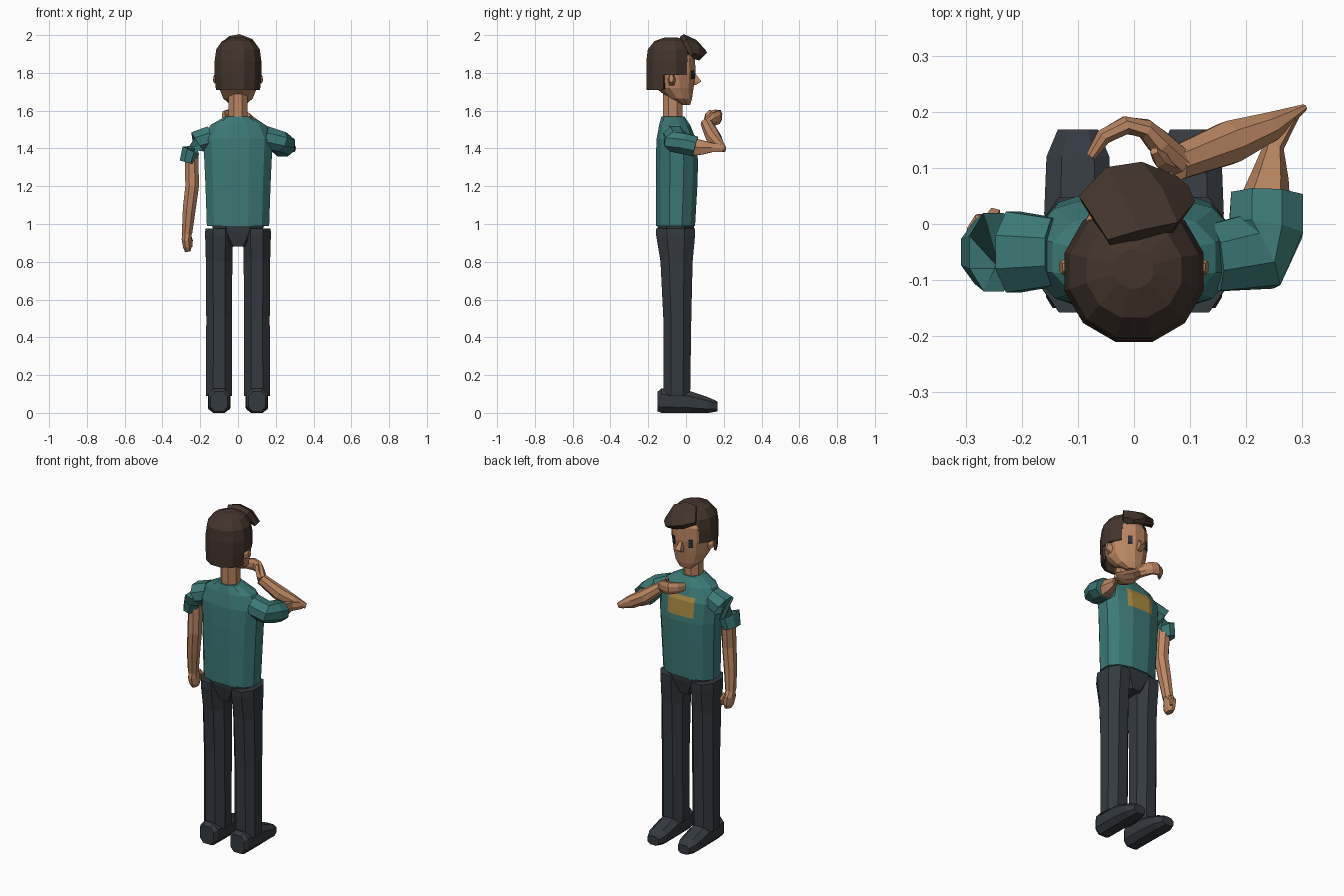
import bpy, bmesh, math
from mathutils import Vector, Matrix


def mat(name, rgb):
    m = bpy.data.materials.new(name)
    m.diffuse_color = (*rgb, 1)
    return m


TEAL = mat("teal shirt", (0.045, 0.19, 0.18))
SKIN = mat("skin", (0.50, 0.24, 0.125))
HAIR = mat("dark brown hair", (0.055, 0.035, 0.026))
SLATE = mat("slate trousers", (0.034, 0.042, 0.051))
GOLD = mat("gold patch", (0.40, 0.25, 0.055))
EYE = mat("dark eye", (0.025, 0.03, 0.04))


def finish(name, bm, *mats):
    bmesh.ops.recalc_face_normals(bm, faces=bm.faces)
    me = bpy.data.meshes.new(name)
    bm.to_mesh(me)
    bm.free()
    for m in mats:
        me.materials.append(m)
    ob = bpy.data.objects.new(name, me)
    bpy.context.collection.objects.link(ob)
    return ob


def loft(rings, n=8, side=(1, 0, 0), axis=None, box=1.0):
    """Skin rings (x, y, z, half size along side, other half size)."""
    bm = bmesh.new()
    c = [Vector(r[:3]) for r in rings]
    fit = 1 / math.cos(math.pi / n)
    loops = []
    for i, r in enumerate(rings):
        t = Vector(axis) if axis else c[min(i + 1, len(c) - 1)] - c[max(i - 1, 0)]
        t.normalize()
        u = Vector(side)
        u = (u - t * u.dot(t)).normalized()
        v = t.cross(u)
        loop = []
        for k in range(n):
            a = 2 * math.pi * (k + 0.5) / n
            ca, sa = math.cos(a) * fit, math.sin(a) * fit
            ca = math.copysign(min(abs(ca) ** box, 1), ca)
            sa = math.copysign(min(abs(sa) ** box, 1), sa)
            loop.append(bm.verts.new(c[i] + u * r[3] * ca + v * r[4] * sa))
        loops.append(loop)
    for p, q in zip(loops, loops[1:]):
        for k in range(n):
            j = (k + 1) % n
            bm.faces.new((p[k], p[j], q[j], q[k]))
    bm.faces.new(loops[0])
    bm.faces.new(loops[-1])
    return bm


UP = (0, 0, 1)

# Shirt body, with a patch cut into the chest faces
bm = loft([(0, -.055, .99, .165, .103), (0, -.05, 1.2, .172, .11), (0, -.048, 1.33, .178, .112),
           (0, -.052, 1.45, .184, .104), (0, -.06, 1.525, .145, .082),
           (0, -.07, 1.57, .065, .06)], n=12, axis=UP, box=.85)
for co, no in (((.085, 0, 0), (1, 0, 0)), ((-.085, 0, 0), (1, 0, 0)),
               ((0, 0, 1.36), UP), ((0, 0, 1.475), UP)):
    bmesh.ops.bisect_plane(bm, geom=bm.verts[:] + bm.edges[:] + bm.faces[:],
                           plane_co=co, plane_no=no)
for f in bm.faces:
    m = f.calc_center_median()
    f.material_index = int(abs(m.x) < .085 and 1.36 < m.z < 1.475 and m.y > 0)
finish("shirt", bm, TEAL, GOLD)

# Neck and head
finish("neck", loft([(0, -.07, 1.54, .05, .052), (0, -.07, 1.72, .05, .052)], axis=UP), SKIN)
finish("head", loft([(0, 0, 1.63, .04, .022), (0, -.03, 1.665, .078, .062),
                     (0, -.06, 1.72, .1, .1), (0, -.07, 1.80, .11, .12),
                     (0, -.07, 1.88, .11, .118), (0, -.075, 1.94, .088, .09)],
                    n=12, axis=UP), SKIN)
finish("nose", loft([(0, .035, 1.80, .008, .012), (0, .055, 1.755, .018, .026),
                     (0, .04, 1.735, .012, .012)], n=4, axis=UP), SKIN)
for s, w in ((1, "right"), (-1, "left")):
    finish(w + "_ear", loft([(s * .1, -.075, 1.765, .032, .022),
                             (s * .13, -.078, 1.77, .018, .012)], n=6, side=UP), SKIN)
    bm = bmesh.new()
    bmesh.ops.create_cube(bm, size=1, matrix=Matrix.Translation((s * .055, .034, 1.79))
                          @ Matrix.Rotation(-s * .56, 4, 'Z')
                          @ Matrix.Diagonal((.024, .008, .045, 1)))
    finish(w + "_eye", bm, EYE)

# Hair cap with the face opening removed
bm = loft([(0, -.085, 1.71, .117, .124), (0, -.085, 1.79, .124, .125), (0, -.085, 1.86, .124, .125),
           (0, -.085, 1.925, .115, .117), (0, -.082, 1.968, .085, .085),
           (0, -.08, 1.987, .035, .035)], n=12, axis=UP)
gone = []
for f in bm.faces:
    m = f.calc_center_median()
    if (m.z < 1.72 or (m.z < 1.79 and m.y > -.11) or (m.z < 1.86 and m.y > 0)):
        gone.append(f)
bmesh.ops.delete(bm, geom=gone, context='FACES')
cap = finish("hair_cap", bm, HAIR)
sol = cap.modifiers.new("thickness", 'SOLIDIFY')
sol.thickness, sol.offset = .014, -1

# Swept fringe
finish("fringe", loft([(-.07, .005, 1.955, .055, .02), (-.02, .035, 1.951, .075, .03),
                       (.04, .045, 1.93, .072, .032), (.088, .055, 1.885, .03, .02)],
                      n=6, side=(-.4, .85, -.6)), HAIR)

# Hanging arm
finish("left_sleeve", loft([(-.14, -.05, 1.46, .06, .06), (-.215, -.05, 1.435, .06, .072),
                            (-.25, -.05, 1.39, .048, .07), (-.268, -.05, 1.325, .042, .056)],
                           side=(1, 0, 0.9)), TEAL)
finish("left_arm", loft([(-.245, -.05, 1.36, .036, .042), (-.243, -.06, 1.2, .036, .04),
                         (-.258, -.05, 1.08, .034, .036), (-.27, -.035, .95, .027, .03)]), SKIN)
finish("left_hand", loft([(-.27, -.035, .955, .024, .026), (-.272, -.025, .92, .026, .042),
                          (-.268, -.02, .88, .023, .038), (-.266, -.018, .855, .015, .025)]), SKIN)
finish("left_thumb", loft([(-.262, .0, .94, .012, .014), (-.25, .018, .91, .011, .011),
                           (-.25, .014, .88, .008, .008)], n=5), SKIN)

# Raised arm, bent in front of the chest
finish("right_sleeve", loft([(.14, -.06, 1.46, .06, .06), (.222, -.05, 1.435, .055, .07),
                             (.235, -.01, 1.425, .055, .066), (.237, .05, 1.41, .054, .064)],
                            side=UP), TEAL)
finish("right_upper_arm", loft([(.232, .03, 1.41, .046, .048), (.242, .085, 1.405, .038, .034),
                                (.25, .14, 1.405, .024, .018), (.285, .198, 1.4, .02, .012)],
                               n=6, side=UP), SKIN)
finish("right_forearm", loft([(.303, .207, 1.395, .014, .006), (.24, .172, 1.42, .035, .026),
                              (.17, .145, 1.46, .038, .038), (.075, .108, 1.535, .028, .03)],
                             side=UP), SKIN)
finish("right_hand", loft([(.085, .108, 1.53, .026, .024), (.045, .145, 1.555, .034, .022),
                           (.02, .17, 1.565, .035, .017), (-.015, .176, 1.57, .034, .016),
                           (-.055, .155, 1.575, .03, .014), (-.077, .12, 1.575, .022, .009)],
                          side=UP), SKIN)
finish("right_thumb", loft([(.065, .11, 1.545, .016, .018), (.045, .115, 1.58, .013, .013),
                            (.035, .13, 1.6, .007, .007)], n=5), SKIN)

# Hips, legs and shoes
finish("hips", loft([(0, -.055, .88, .05, .075), (0, -.055, .965, .13, .095),
                     (0, -.055, 1.0, .14, .098)], axis=UP, box=.8), SLATE)
for s, w in ((1, "right"), (-1, "left")):
    finish(w + "_trouser_leg", loft([(s * .1, -.048, .09, .069, .07), (s * .1, -.046, .5, .068, .074),
                                     (s * .1, -.05, .8, .07, .085), (s * .1, -.055, .94, .074, .103),
                                     (s * .1, -.055, .975, .073, .103)],
                                    axis=UP, box=.9), SLATE)
    finish(w + "_shoe", loft([(s * .1, -.15, .06, .045, .052), (s * .1, -.13, .065, .057, .065),
                              (s * .1, .02, .058, .06, .058), (s * .1, .12, .041, .056, .041),
                              (s * .1, .168, .034, .036, .026)],
                             axis=(0, 1, 0), box=.75), SLATE)
